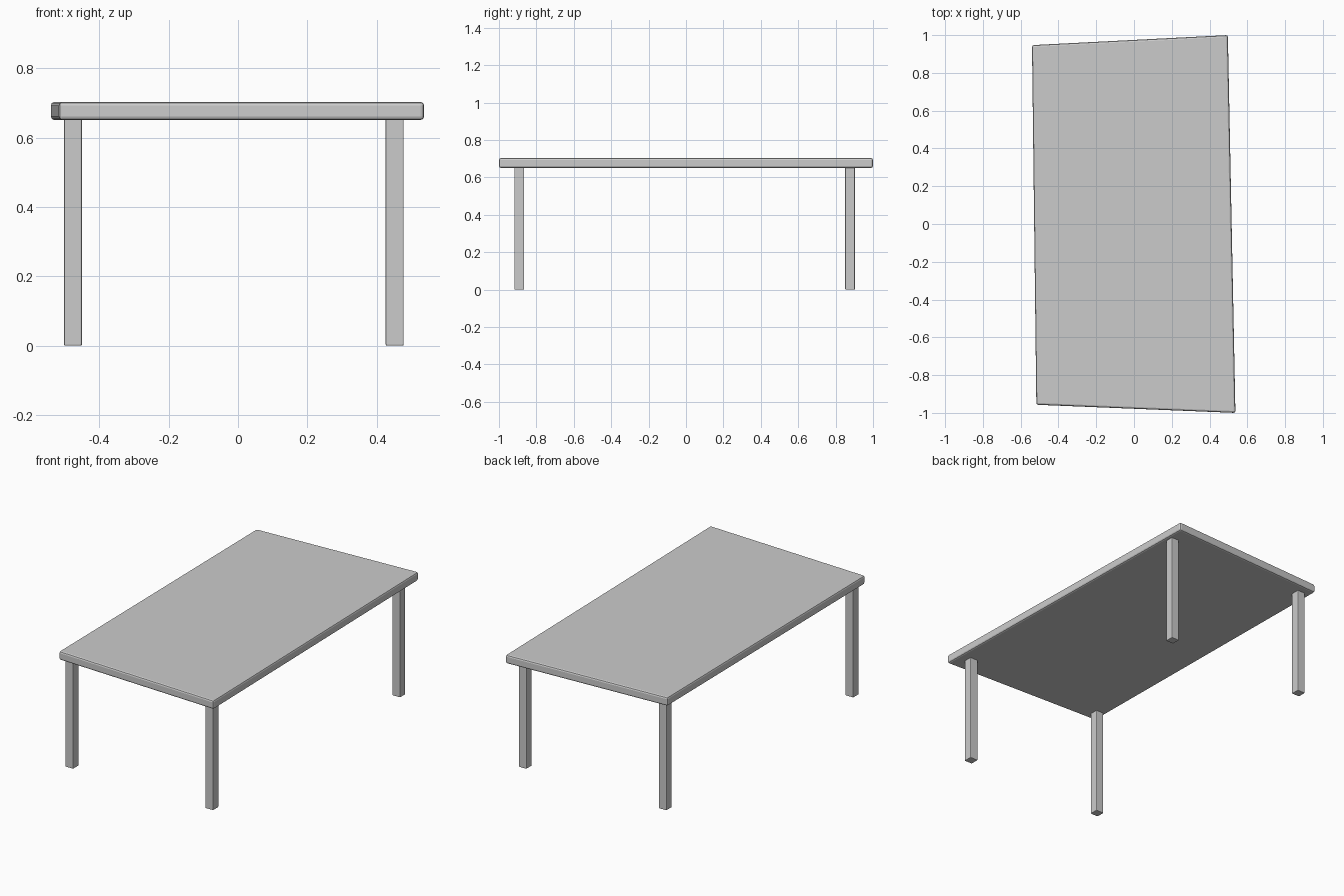
import bpy, bmesh

cube = bpy.data.objects.get("Cube")
if cube:
    bpy.data.objects.remove(cube, do_unlink=True)

GREY = (0.6, 0.6, 0.6, 1)
mat = bpy.data.materials.new("plain grey")
mat.use_nodes = True
mat.diffuse_color = GREY
mat.node_tree.nodes["Principled BSDF"].inputs["Base Color"].default_value = GREY


def slab(name, corners, z0, z1, bevel):
    """Extrude a counter-clockwise outline upwards and soften its edges."""
    bm = bmesh.new()
    base = bm.faces.new([bm.verts.new((x, y, z0)) for x, y in corners])
    top = bmesh.ops.extrude_face_region(bm, geom=[base], use_keep_orig=True)
    verts = [v for v in top["geom"] if isinstance(v, bmesh.types.BMVert)]
    bmesh.ops.translate(bm, verts=verts, vec=(0, 0, z1 - z0))
    bmesh.ops.recalc_face_normals(bm, faces=bm.faces)
    bmesh.ops.bevel(bm, geom=bm.edges[:], offset=bevel, segments=2,
                    profile=0.5, affect='EDGES')
    mesh = bpy.data.meshes.new(name)
    bm.to_mesh(mesh)
    bm.free()
    mesh.materials.append(mat)
    obj = bpy.data.objects.new(name, mesh)
    bpy.context.collection.objects.link(obj)
    return obj


# Slightly skewed table top
slab("table_top", [(-0.517, -0.957), (0.537, -1.0), (0.497, 1.0), (-0.54, 0.947)],
     0.651, 0.703, 0.01)

# Four square legs
HALF = 0.026
for side, x in (("right", -0.476), ("left", 0.452)):
    for end, y in (("front", -0.892), ("back", 0.877)):
        slab(f"{end}_{side}_leg",
             [(x - HALF, y - HALF), (x + HALF, y - HALF),
              (x + HALF, y + HALF), (x - HALF, y + HALF)],
             0, 0.655, 0.004)
